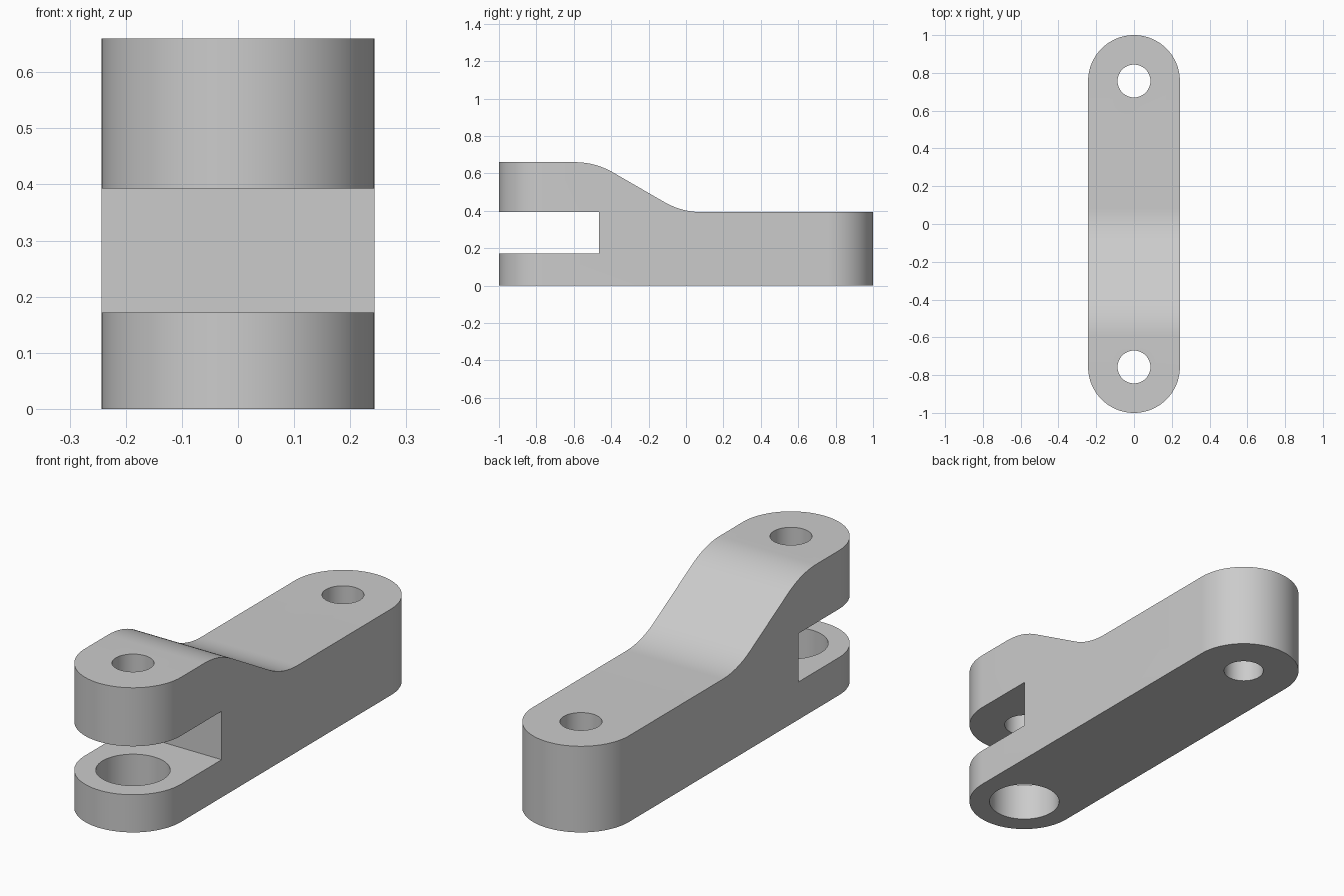
import bpy
import bmesh
from math import sin, cos, pi, radians, tan
from mathutils import Vector

cube = bpy.data.objects.get("Cube")
if cube:
    bpy.data.objects.remove(cube, do_unlink=True)

# Main dimensions
HALF_W, PIN_Y, HEIGHT, BACK_H = 0.243, 0.757, 0.66, 0.393
SLOT_BOTTOM, SLOT_END = 0.172, -0.465
BEND_R, SLOPE, RAMP_MID = 0.4, radians(30), -0.254

steel = bpy.data.materials.new("grey_metal")
steel.use_nodes = True
colour = (0.6, 0.6, 0.6, 1)
steel.diffuse_color = colour
steel.node_tree.nodes["Principled BSDF"].inputs["Base Color"].default_value = colour


def prism(name, outline, direction):
    """Extrude a closed outline of 3D points along a direction."""
    bm = bmesh.new()
    face = bm.faces.new([bm.verts.new(p) for p in outline])
    grown = bmesh.ops.extrude_face_region(bm, geom=[face])["geom"]
    moved = [v for v in grown if isinstance(v, bmesh.types.BMVert)]
    bmesh.ops.translate(bm, verts=moved, vec=Vector(direction))
    bmesh.ops.recalc_face_normals(bm, faces=bm.faces)
    mesh = bpy.data.meshes.new(name)
    bm.to_mesh(mesh)
    bm.free()
    mesh.materials.append(steel)
    obj = bpy.data.objects.new(name, mesh)
    bpy.context.collection.objects.link(obj)
    return obj


def arc(cx, cy, r, start, end, steps):
    angles = [start + (end - start) * i / steps for i in range(steps + 1)]
    return [(cx + r * cos(a), cy + r * sin(a)) for a in angles]


def carve(target, cutter, operation):
    """Apply a boolean and discard its cutter."""
    cutter.hide_render = True
    mod = target.modifiers.new("cut", "BOOLEAN")
    mod.operation, mod.solver, mod.object = operation, "EXACT", cutter
    bpy.context.view_layer.objects.active = target
    bpy.ops.object.modifier_apply(modifier=mod.name)
    bpy.data.objects.remove(cutter, do_unlink=True)


# Side profile: back arm, S-shaped ramp and slotted fork
drop = HEIGHT - BACK_H
run = (drop - 2 * BEND_R * (1 - cos(SLOPE))) / tan(SLOPE) + 2 * BEND_R * sin(SLOPE)
low_bend = arc(RAMP_MID + run / 2, BACK_H + BEND_R, BEND_R, -pi / 2, -pi / 2 - SLOPE, 10)
high_bend = arc(RAMP_MID - run / 2, HEIGHT - BEND_R, BEND_R, pi / 2 - SLOPE, pi / 2, 10)
profile = [(-1.1, 0), (1.1, 0), (1.1, BACK_H)] + low_bend + high_bend + [
    (-1.1, HEIGHT), (-1.1, BACK_H), (SLOT_END, BACK_H),
    (SLOT_END, SLOT_BOTTOM), (-1.1, SLOT_BOTTOM)]
link = prism("clevis_link", [(-0.4, y, z) for y, z in profile], (0.8, 0, 0))

# Rounded ends seen from above
stadium = arc(0, PIN_Y, HALF_W, 0, pi, 48) + arc(0, -PIN_Y, HALF_W, pi, 2 * pi, 48)
carve(link, prism("plan_shape", [(x, y, -0.1) for x, y in stadium], (0, 0, 1)), "INTERSECT")

# Pin holes: back arm, upper fork and the wider lower fork
for y, r, bottom, top in ((PIN_Y, 0.087, -0.1, 0.8),
                          (-PIN_Y, 0.087, 0.3, 0.8),
                          (-PIN_Y, 0.154, -0.1, 0.3)):
    circle = arc(0, y, r, 0, 2 * pi, 64)[:-1]
    carve(link, prism("pin_hole", [(a, b, bottom) for a, b in circle],
                      (0, 0, top - bottom)), "DIFFERENCE")

# Smooth curved walls, keep machined edges sharp
bpy.ops.object.select_all(action="DESELECT")
link.select_set(True)
bpy.context.view_layer.objects.active = link
bpy.ops.object.shade_smooth_by_angle(angle=radians(25))
